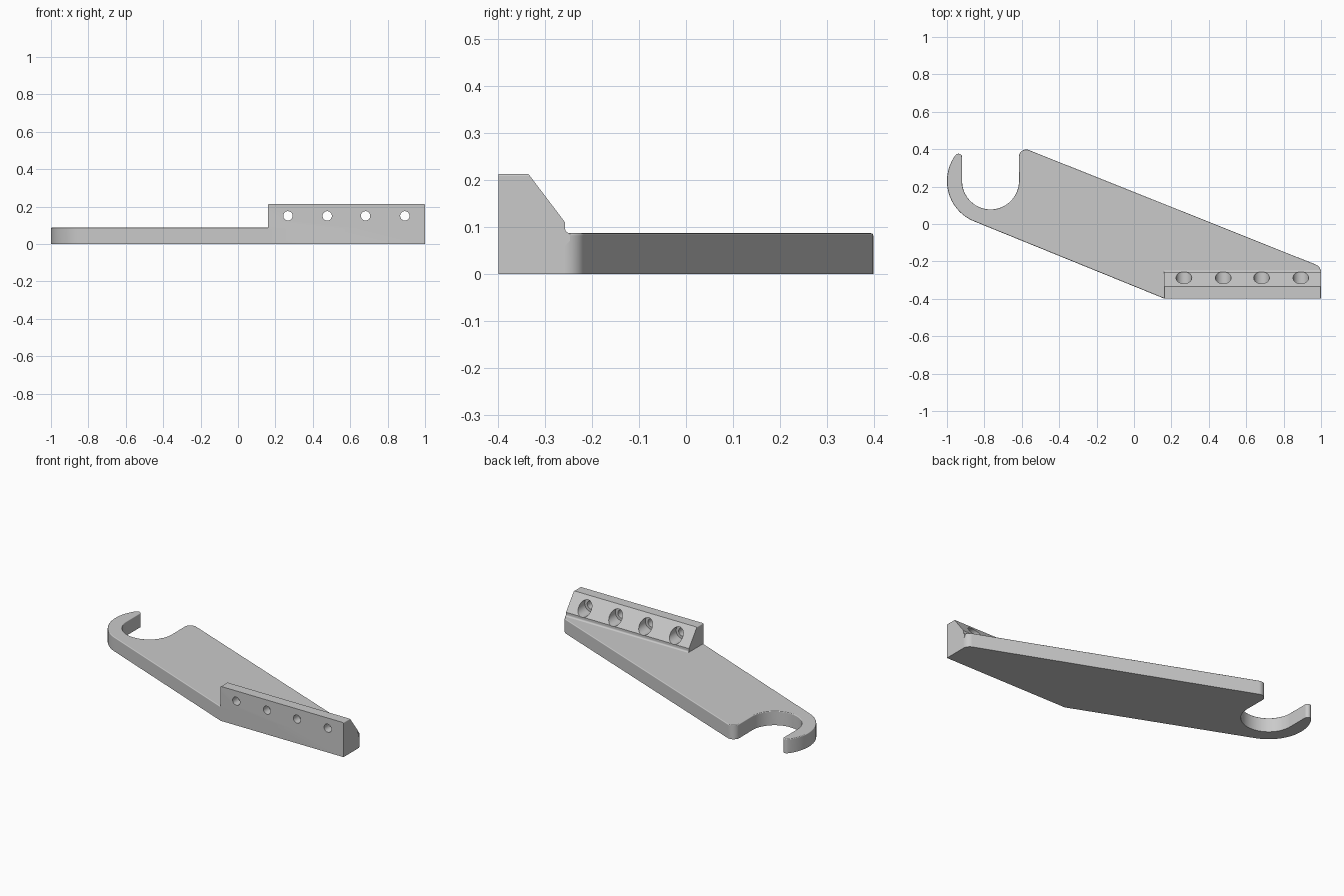
import bpy, bmesh, math
from mathutils import Vector, Matrix

if "Cube" in bpy.data.objects:
    bpy.data.objects.remove(bpy.data.objects["Cube"])

grey = bpy.data.materials.new("plain grey")
grey.diffuse_color = (0.59, 0.59, 0.59, 1)
grey.use_nodes = True
grey.node_tree.nodes["Principled BSDF"].inputs["Base Color"].default_value = grey.diffuse_color


def arc(cx, cy, r, a0, a1, n):
    return [(cx + r * math.cos(math.radians(a0 + (a1 - a0) * i / n)),
             cy + r * math.sin(math.radians(a0 + (a1 - a0) * i / n))) for i in range(n + 1)]


def fillet(prev, corner, nxt, r, n=10):
    """Round a polygon corner with a tangent arc."""
    p, c, q = Vector(prev), Vector(corner), Vector(nxt)
    u, v = (p - c).normalized(), (q - c).normalized()
    half = u.angle(v) / 2
    mid = c + (u + v).normalized() * r / math.sin(half)
    a, b = c + u * r / math.tan(half) - mid, c + v * r / math.tan(half) - mid
    a0 = math.atan2(a.y, a.x)
    turn = (math.atan2(b.y, b.x) - a0 + math.pi) % (2 * math.pi) - math.pi
    return arc(mid.x, mid.y, r, math.degrees(a0), math.degrees(a0 + turn), n)


def prism(name, points, direction, bevel=0.0, edge_rule=None):
    """Extrude a closed outline of 3D points and soften chosen edges."""
    bm = bmesh.new()
    face = bm.faces.new([bm.verts.new(p) for p in points])
    ext = bmesh.ops.extrude_face_region(bm, geom=[face])
    verts = [g for g in ext["geom"] if isinstance(g, bmesh.types.BMVert)]
    bmesh.ops.translate(bm, verts=verts, vec=direction)
    bmesh.ops.recalc_face_normals(bm, faces=bm.faces[:])
    if edge_rule:
        edges = [e for e in bm.edges if edge_rule(e.verts[0].co, e.verts[1].co)]
        bmesh.ops.bevel(bm, geom=edges, offset=bevel, segments=3, profile=0.5, affect='EDGES')
    return finish(name, bm)


def finish(name, bm):
    mesh = bpy.data.meshes.new(name)
    bm.to_mesh(mesh)
    bm.free()
    mesh.materials.append(grey)
    obj = bpy.data.objects.new(name, mesh)
    bpy.context.collection.objects.link(obj)
    return obj


def combine(target, tool, operation):
    """Apply a boolean and remove the helper."""
    mod = target.modifiers.new("combine", 'BOOLEAN')
    mod.operation, mod.solver, mod.object = operation, 'EXACT', tool
    bpy.context.view_layer.objects.active = target
    bpy.ops.object.modifier_apply(modifier=mod.name)
    bpy.data.objects.remove(tool)


def hole_cutter(x, r, y0, y1):
    bm = bmesh.new()
    place = Matrix.Translation((x, (y0 + y1) / 2, 0.15)) @ Matrix.Rotation(math.pi / 2, 4, 'X')
    bmesh.ops.create_cone(bm, cap_ends=True, segments=40, radius1=r, radius2=r,
                          depth=y1 - y0, matrix=place)
    obj = finish("hole_cutter", bm)
    obj.hide_render = True
    return obj


# Slanted plate outline with the open hook at its left end
T = 0.087
hx, hy = -0.767, 0.23
top_left, top_right = (-0.616, 0.417), (1.0, -0.228)
outline = [(0.16, -0.398), (1.0, -0.398)]
outline += fillet((1.0, -0.398), top_right, top_left, 0.045)
outline += fillet(top_right, top_left, (-0.616, 0.2), 0.04)
outline += arc(hx, hy, 0.152, 0, -180, 40)               # inside of hook
outline += arc(-0.938, 0.357, 0.019, 0, 143, 12)         # rounded tip
outline += arc(hx, hy, 0.233, 145, 248, 32)              # outside of hook
plate = prism("hook_plate", [(x, y, 0) for x, y in outline], (0, 0, T), 0.005,
              lambda a, b: min(a.z, b.z) > T - 0.001)

# Mounting flange: sloped back, small fillet at its foot
profile = [(-0.398, 0), (-0.398, 0.213), (-0.335, 0.213), (-0.257, 0.11), (-0.257, 0.097)]
profile += arc(-0.247, 0.097, 0.010, 198, 270, 4)
profile += [(-0.247, 0.07), (-0.257, 0.06), (-0.257, 0)]
flange = prism("mounting_flange", [(0.16, y, z) for y, z in profile], (0.84, 0, 0), 0.005,
               lambda a, b: min(a.z, b.z) > 0.2 and abs(a.x - b.x) < 0.01)
combine(plate, flange, 'UNION')

# Screw holes with wide recesses at the back
for x in (0.267, 0.477, 0.682, 0.892):
    combine(plate, hole_cutter(x, 0.042, -0.345, -0.2), 'DIFFERENCE')
    combine(plate, hole_cutter(x, 0.025, -0.45, -0.3), 'DIFFERENCE')

# Smooth curved walls, keep the large faces flat
plate.name = "hook_bracket"
bpy.ops.object.select_all(action='DESELECT')
plate.select_set(True)
bpy.context.view_layer.objects.active = plate
bpy.ops.object.shade_smooth_by_angle(angle=math.radians(35))
weighted = plate.modifiers.new("flat faces", 'WEIGHTED_NORMAL')
weighted.keep_sharp = True
weighted.weight = 100
